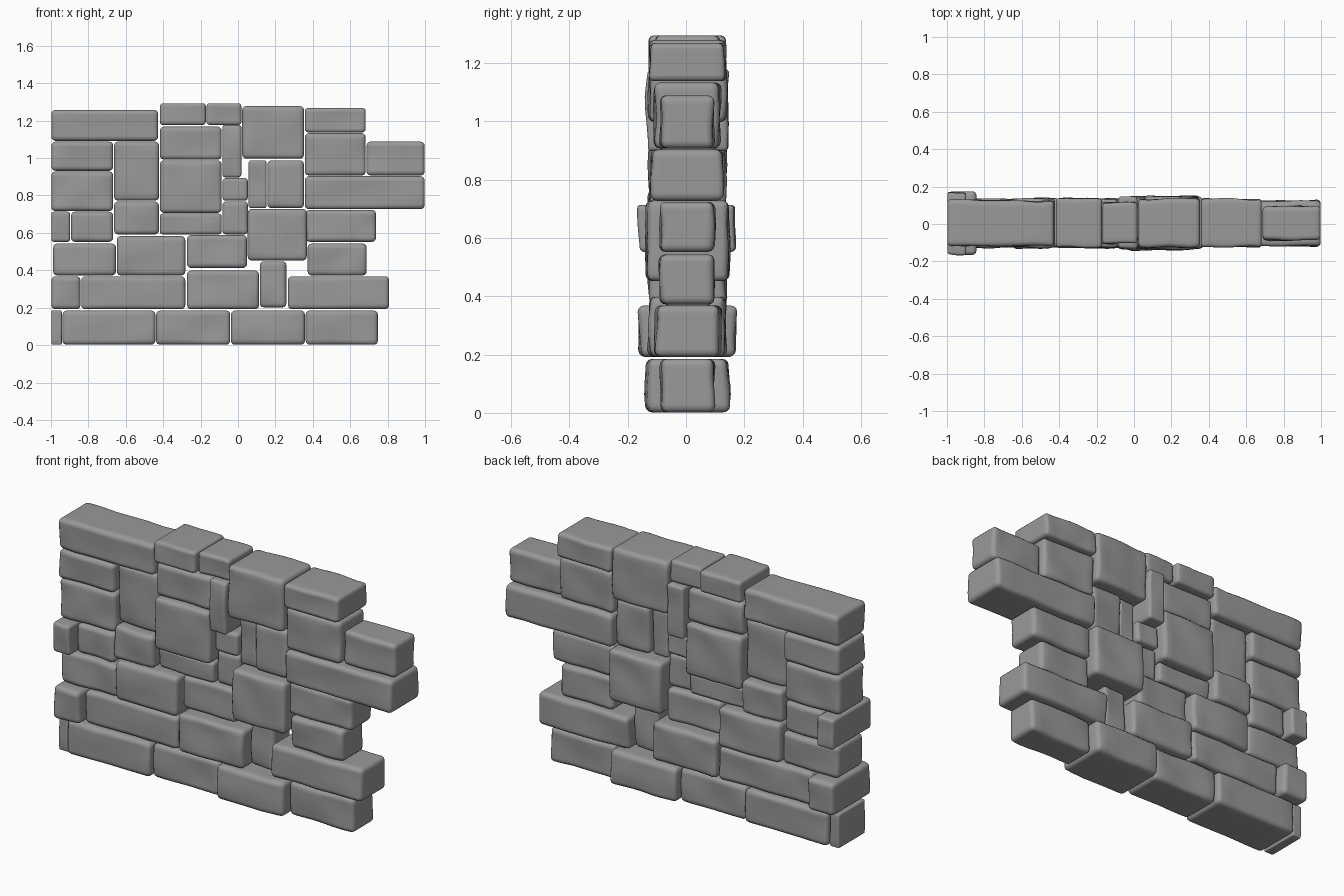
import bpy
import bmesh
from mathutils import Vector, noise

cube = bpy.data.objects.get("Cube")
if cube:
    bpy.data.objects.remove(cube, do_unlink=True)

stone = bpy.data.materials.new("grey stone")
stone.use_nodes = True
colour = (0.32, 0.32, 0.32, 1)
stone.diffuse_color = colour
stone.node_tree.nodes["Principled BSDF"].inputs["Base Color"].default_value = colour

# Half depths, from recessed filler stones to protruding corner stones
FILLER, THIN, SLIM, MEDIUM, THICK, DEEP, CORNER = 0.07, 0.09, 0.11, 0.12, 0.13, 0.14, 0.165
JOINT = 0.4
ROUNDING = 0.022
WAVE = 0.012


def add_block(name, left, right, bottom, top, half_depth):
    """One rounded stone; left, right, bottom and top are joint lines in hundredths."""
    size = Vector((right - left - JOINT, half_depth * 200, top - bottom - JOINT)) / 100
    centre = Vector((left + right, 1, bottom + top)) / 200
    bm = bmesh.new()
    bmesh.ops.create_cube(bm, size=1)
    bmesh.ops.subdivide_edges(bm, edges=bm.edges[:], cuts=5, use_grid_fill=True)
    bmesh.ops.scale(bm, vec=size, verts=bm.verts)
    radius = min(ROUNDING, min(size) / 7)
    sharp = [edge for edge in bm.edges if edge.calc_face_angle(0) > 1]
    bmesh.ops.bevel(bm, geom=sharp, offset=radius, segments=3, profile=0.5,
                    affect='EDGES', clamp_overlap=True)
    # Gentle hand-hewn waviness on the front and back faces
    for vert in bm.verts:
        vert.co += centre
        vert.co.y += WAVE * noise.noise(vert.co * 7)
    mesh = bpy.data.meshes.new(name)
    bm.to_mesh(mesh)
    bm.free()
    mesh.materials.append(stone)
    mesh.shade_smooth()
    block = bpy.data.objects.new(name, mesh)
    bpy.context.collection.objects.link(block)


def course(name, bottom, top, joints, *depths):
    """Stones side by side between successive vertical joints."""
    for left, right, depth in zip(joints, joints[1:], depths):
        add_block(name, left, right, bottom, top, depth)


def stack(name, left, right, joints, *depths):
    """Stones on top of each other between successive level joints."""
    for bottom, top, depth in zip(joints, joints[1:], depths):
        add_block(name, left, right, bottom, top, depth)


# Base course
course("base_stone", 0, 18.7, (-100, -94, -44, -4, 36, 75),
       SLIM, THICK, SLIM, DEEP, THIN)

# Second course with a recessed filler
course("second_course_stone", 19, 37, (-100, -84, -28), CORNER, MEDIUM)
course("second_course_stone", 19, 40, (-27.5, 11.5), THICK)
course("second_course_filler", 20, 45, (11.5, 26), FILLER)
course("second_course_stone", 19, 37, (26.5, 81), SLIM)

# Third course
course("third_course_stone", 37, 54.5, (-99, -65), SLIM)
course("third_course_stone", 37, 58.5, (-65, -28), THICK)
course("third_course_stone", 41, 59, (-27.5, 5), THIN)
course("large_middle_stone", 45, 73, (5, 37), DEEP)

# Left end
course("left_middle_stone", 55, 71.5, (-100, -89.5, -66.5), CORNER, SLIM)
stack("left_upper_stone", -100, -66.5, (71.5, 93, 109), SLIM, MEDIUM)
stack("left_inner_stone", -66.5, -42, (59, 77, 109), THICK, THIN)

# Centre
stack("centre_stone", -42, -8.5, (59, 70.5, 99, 117), THIN, THICK, SLIM)
stack("centre_filler", -8.5, 5.5, (59, 77, 89.5), FILLER, THIN)
stack("centre_upright", -8.5, 2, (89.5, 118), DEEP)
course("centre_tall_stone", 73, 99, (5.5, 15.5, 35.5), FILLER, THIN)

# Right end
course("third_course_end", 37, 54.5, (37, 69), THIN)
course("right_middle_stone", 55, 72.5, (36, 74), THIN)
stack("right_long_stone", 35.5, 100, (72.5, 90.5), MEDIUM)
stack("right_upper_stone", 35.5, 68.5, (90.5, 113.5, 127), SLIM, THICK)
stack("right_end_stone", 68.5, 100, (90.5, 109), THIN)

# Top course
course("top_left_stone", 109, 126, (-100, -42.5), MEDIUM)
course("top_centre_stone", 117.5, 129.5, (-42, -17, 2), THICK, SLIM)
course("top_square_stone", 99.5, 128, (2, 35.5), THICK)
